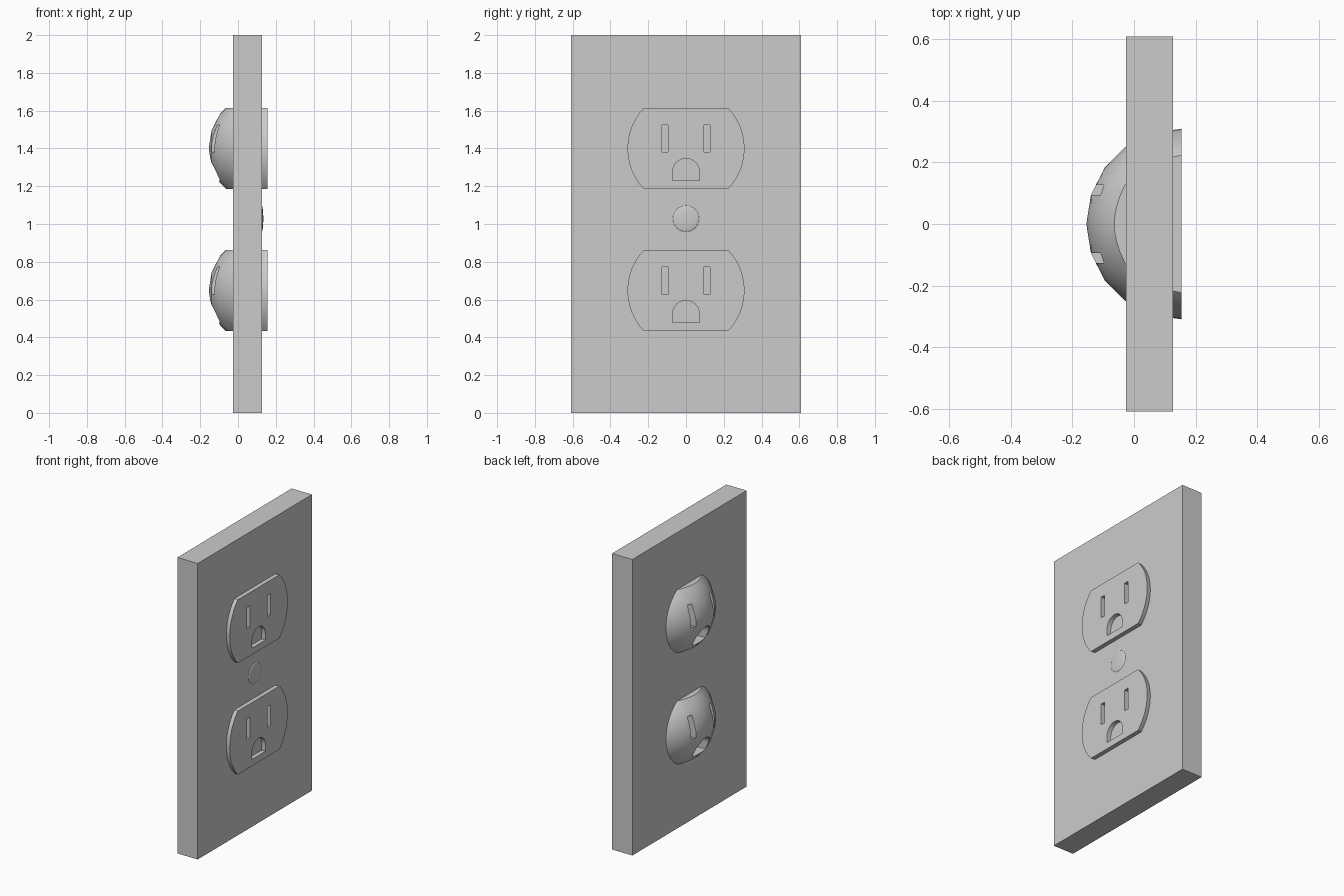
import bpy, bmesh, math
from mathutils import Matrix, Vector

if "Cube" in bpy.data.objects:
    bpy.data.objects.remove(bpy.data.objects["Cube"])

FACE_X = 0.155   # front plane of the sockets
RADIUS = 0.31


def make_object(name, bm):
    bmesh.ops.recalc_face_normals(bm, faces=bm.faces)
    me = bpy.data.meshes.new(name)
    bm.to_mesh(me)
    bm.free()
    ob = bpy.data.objects.new(name, me)
    bpy.context.collection.objects.link(ob)
    return ob


def cut_and_cap(bm, co, no):
    geom = bm.verts[:] + bm.edges[:] + bm.faces[:]
    res = bmesh.ops.bisect_plane(bm, geom=geom, dist=1e-5, plane_co=co,
                                 plane_no=no, clear_outer=True)
    edges = [e for e in bm.edges if e.is_boundary]
    bmesh.ops.contextual_create(bm, geom=edges)


def half_sphere(segments, rings, scale, x, z):
    # Sphere with its poles along x
    bm = bmesh.new()
    bmesh.ops.create_uvsphere(bm, u_segments=segments, v_segments=rings, radius=1)
    m = (Matrix.Translation((x, 0, z)) @ Matrix.Diagonal((*scale, 1))
         @ Matrix.Rotation(math.pi / 2, 4, 'Y'))
    bmesh.ops.transform(bm, matrix=m, verts=bm.verts)
    return bm


def prism(bm, outline):
    # Extrude a (y, z) outline right through the socket
    f = bm.faces.new([bm.verts.new((-0.3, y, z)) for y, z in outline])
    ext = bmesh.ops.extrude_face_region(bm, geom=[f])
    vs = [v for v in ext['geom'] if isinstance(v, bmesh.types.BMVert)]
    bmesh.ops.translate(bm, verts=vs, vec=(0.6, 0, 0))


def smooth(ob, angle):
    bpy.ops.object.select_all(action='DESELECT')
    ob.select_set(True)
    bpy.context.view_layer.objects.active = ob
    bpy.ops.object.shade_smooth_by_angle(angle=math.radians(angle))


def socket(name, zc):
    # Half sphere with flat top and bottom
    bm = half_sphere(48, 10, (RADIUS,) * 3, FACE_X, zc)
    cut_and_cap(bm, (FACE_X, 0, 0), (1, 0, 0))
    cut_and_cap(bm, (0, 0, zc + 0.214), (0, 0, 1))
    cut_and_cap(bm, (0, 0, zc - 0.214), (0, 0, -1))
    ob = make_object(name, bm)

    # Two blade slots and an arched ground hole
    bm = bmesh.new()
    for s in (-1, 1):
        y0, y1 = s * 0.11 - 0.016, s * 0.11 + 0.016
        prism(bm, [(y0, zc - 0.02), (y1, zc - 0.02), (y1, zc + 0.125), (y0, zc + 0.125)])
    arch = [(-0.071, zc - 0.17), (0.071, zc - 0.17)]
    for i in range(17):
        a = math.pi * i / 16
        arch.append((0.071 * math.cos(a), zc - 0.124 + 0.071 * math.sin(a)))
    prism(bm, arch)
    cutter = make_object(name + "_cutter", bm)
    cutter.hide_render = True

    mod = ob.modifiers.new("holes", 'BOOLEAN')
    mod.operation = 'DIFFERENCE'
    mod.solver = 'EXACT'
    mod.object = cutter
    bpy.context.view_layer.objects.active = ob
    bpy.ops.object.modifier_apply(modifier=mod.name)
    bpy.data.objects.remove(cutter)
    smooth(ob, 30)


# Wall plate
bm = bmesh.new()
bmesh.ops.create_cube(bm, size=1)
bmesh.ops.transform(bm, verts=bm.verts, matrix=Matrix.Translation((0.05, 0, 1))
                    @ Matrix.Diagonal((0.152, 1.22, 2, 1)))
make_object("wall_plate", bm)

# Upper and lower sockets
socket("upper_socket", 1.4)
socket("lower_socket", 0.648)

# Shallow domed screw head
bm = half_sphere(32, 16, (0.009, 0.07, 0.07), 0.125, 1.028)
smooth(make_object("screw_head", bm), 40)
